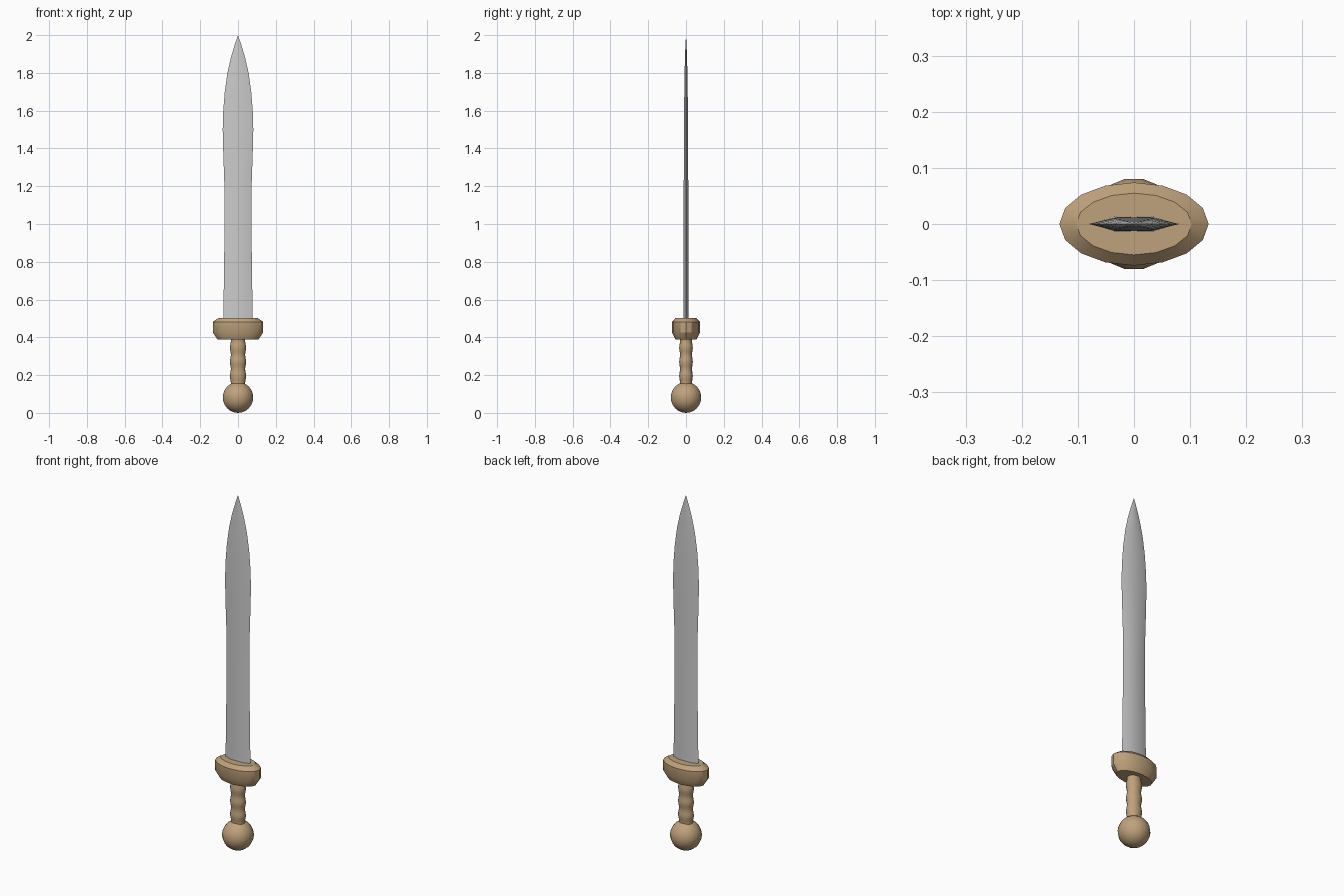
import bpy, bmesh, math

if "Cube" in bpy.data.objects:
    bpy.data.objects.remove(bpy.data.objects["Cube"])

wood = bpy.data.materials.new("wood")
wood.diffuse_color = (0.52, 0.36, 0.2, 1)
wood.use_nodes = True
wood.node_tree.nodes["Principled BSDF"].inputs["Base Color"].default_value = wood.diffuse_color


def finish(obj, mat=None, angle=30):
    if mat:
        obj.data.materials.append(mat)
    bpy.ops.object.select_all(action='DESELECT')
    obj.select_set(True)
    bpy.context.view_layer.objects.active = obj
    bpy.ops.object.shade_smooth_by_angle(angle=math.radians(angle))


def loft(name, rings, tip=None, mat=None, angle=30):
    """Skin a stack of closed rings, capped at the ends or closed to a tip."""
    bm = bmesh.new()
    loops = [[bm.verts.new(p) for p in ring] for ring in rings]
    n = len(loops[0])
    for a, b in zip(loops, loops[1:]):
        for i in range(n):
            j = (i + 1) % n
            bm.faces.new((a[i], a[j], b[j], b[i]))
    bm.faces.new(loops[0][::-1])
    if tip:
        t = bm.verts.new(tip)
        for i in range(n):
            bm.faces.new((loops[-1][i], loops[-1][(i + 1) % n], t))
    else:
        bm.faces.new(loops[-1])
    bmesh.ops.recalc_face_normals(bm, faces=bm.faces)
    me = bpy.data.meshes.new(name)
    bm.to_mesh(me)
    bm.free()
    obj = bpy.data.objects.new(name, me)
    bpy.context.collection.objects.link(obj)
    finish(obj, mat, angle)
    return obj


def ellipse(rx, ry, z, n=16):
    return [(rx * math.cos(2 * math.pi * i / n),
             ry * math.sin(2 * math.pi * i / n), z) for i in range(n)]


# Ball pommel
bpy.ops.mesh.primitive_uv_sphere_add(segments=16, ring_count=12, radius=0.082,
                                     location=(0, 0, 0.082),
                                     rotation=(0, 0, math.pi / 16))
pommel = bpy.context.object
pommel.name = "pommel"
finish(pommel, wood, 40)

# Grip with finger swells
grip_rings = []
for k in range(25):
    z = 0.14 + k * 0.27 / 24
    s = 0.94 + 0.06 * math.cos(2 * math.pi * (z - 0.195) / 0.075)
    grip_rings.append(ellipse(0.043 * s, 0.036 * s, z))
loft("grip", grip_rings, mat=wood, angle=40)

# Oval guard with chamfered rims
guard = [(0.108, 0.056, 0.388), (0.133, 0.074, 0.425),
         (0.133, 0.074, 0.482), (0.103, 0.055, 0.503)]
loft("guard", [ellipse(*g) for g in guard], mat=wood, angle=30)

# Leaf-shaped blade: height, half width, half thickness
blade = [(0.48, 0.078, 0.0135), (0.75, 0.074, 0.013), (1.0, 0.071, 0.0125),
         (1.2, 0.072, 0.012), (1.38, 0.078, 0.0115), (1.5, 0.081, 0.011),
         (1.6, 0.078, 0.010), (1.7, 0.070, 0.009), (1.8, 0.056, 0.0075),
         (1.88, 0.038, 0.0055), (1.95, 0.017, 0.003)]
section = [(1, 0), (0.42, 1), (0, 0.95), (-0.42, 1),
           (-1, 0), (-0.42, -1), (0, -0.95), (0.42, -1)]
loft("blade", [[(w * x, t * y, z) for x, y in section] for z, w, t in blade],
     tip=(0, 0, 2.0), angle=30)
